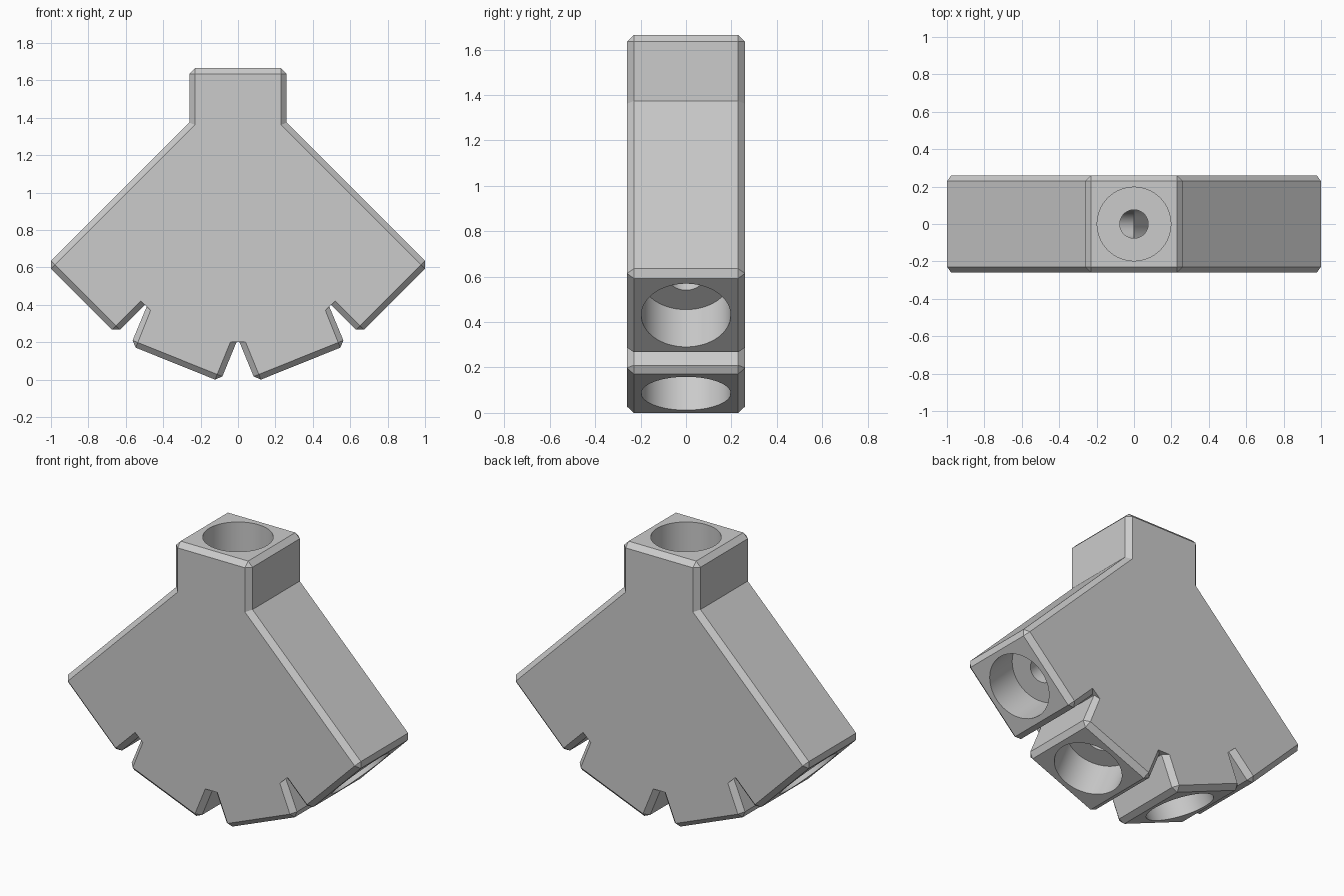
import bpy
import bmesh
from math import radians, sin, cos
from mathutils import Vector

if "Cube" in bpy.data.objects:
    bpy.data.objects.remove(bpy.data.objects["Cube"], do_unlink=True)

HALF, CHAMFER = 0.26, 0.03      # half thickness and edge chamfer
PORT_R, PORT_DEPTH, BORE_R = 0.197, 0.232, 0.076

grey = bpy.data.materials.new("plain_grey")
grey.use_nodes = True
grey.diffuse_color = (0.6, 0.6, 0.6, 1)
grey.node_tree.nodes["Principled BSDF"].inputs["Base Color"].default_value = (0.6, 0.6, 0.6, 1)

# Right half of the outline: (rim point, face point); no face point = square corner
half_outline = [
    ((0.26, 1.665), None),                  # stem top
    ((0.26, 1.374), (0.23, 1.3616)),        # shoulder
    ((1.02, 0.614), None),                  # outer arm end
    ((0.652, 0.246), None),
    ((0.494, 0.404), (0.52, 0.42)),         # outer notch
    ((0.484, 0.401), (0.467, 0.371)),
    ((0.575, 0.182), None),                 # inner arm end
    ((0.095, -0.011), None),
    ((0.008, 0.2), (0.041, 0.2)),           # centre notch
]


def flip(p):
    return p and (-p[0], p[1])


outline = half_outline + [(flip(a), flip(b)) for a, b in reversed(half_outline)]


def build_body():
    """Extrude the outline with a chamfer around both flat faces."""
    bm = bmesh.new()
    count = len(outline)
    rows = []
    for i, (rim, face) in enumerate(outline):
        v = Vector(rim)
        if face:
            rims, face = [v], Vector(face)
        else:
            before = (Vector(outline[i - 1][0]) - v).normalized() * CHAMFER
            after = (Vector(outline[(i + 1) % count][0]) - v).normalized() * CHAMFER
            rims, face = [v + before, v + after], v + before + after
        row = {}
        for side in (-1, 1):
            row[side] = (bm.verts.new((face.x, side * HALF, face.y)),
                         [bm.verts.new((r.x, side * (HALF - CHAMFER), r.y)) for r in rims])
        rows.append(row)
    for side in (-1, 1):
        bm.faces.new([row[side][0] for row in rows])
    for i, row in enumerate(rows):
        nxt = rows[(i + 1) % count]
        for side in (-1, 1):
            face, rims = row[side]
            bm.faces.new((face, rims[-1], nxt[side][1][0], nxt[side][0]))
            if len(rims) == 2:
                bm.faces.new((face, rims[0], rims[1]))
        bm.faces.new((row[-1][1][-1], nxt[-1][1][0], nxt[1][1][0], row[1][1][-1]))
        if len(row[1][1]) == 2:
            bm.faces.new((*row[-1][1], *reversed(row[1][1])))
    bmesh.ops.recalc_face_normals(bm, faces=bm.faces)
    mesh = bpy.data.meshes.new("manifold_body")
    bm.to_mesh(mesh)
    bm.free()
    mesh.materials.append(grey)
    obj = bpy.data.objects.new("manifold_body", mesh)
    bpy.context.collection.objects.link(obj)
    return obj


def drill(body, mouth, angle, radius, depth):
    """Cut a round hole; angle is the outward direction measured from +z."""
    outward = Vector((sin(angle), 0, cos(angle)))
    start, end = mouth + outward * 0.1, mouth - outward * depth
    bpy.ops.mesh.primitive_cylinder_add(vertices=64, radius=radius, depth=depth + 0.1,
                                        location=(start + end) / 2, rotation=(0, angle, 0))
    cutter = bpy.context.object
    cutter.hide_render = True
    cutter.data.materials.append(grey)
    mod = body.modifiers.new("hole", "BOOLEAN")
    mod.operation, mod.solver, mod.object = "DIFFERENCE", "EXACT", cutter
    bpy.ops.object.select_all(action="DESELECT")
    bpy.context.view_layer.objects.active = body
    body.select_set(True)
    bpy.ops.object.modifier_apply(modifier=mod.name)
    bpy.data.objects.remove(cutter, do_unlink=True)


body = build_body()

# Ports: mouth x, mouth z, outward angle, length of the narrow bore
ports = [(0, 1.665, 0, 0.77)]
for s in (-1, 1):
    ports += [(s * 0.836, 0.43, s * radians(135), 1.182),
              (s * 0.335, 0.0855, s * radians(157.5), 0.875)]
for x, z, angle, length in ports:
    mouth = Vector((x, 0, z))
    drill(body, mouth, angle, PORT_R, PORT_DEPTH)
    drill(body, mouth, angle, BORE_R, length)

bpy.ops.object.shade_smooth_by_angle(angle=radians(20))
